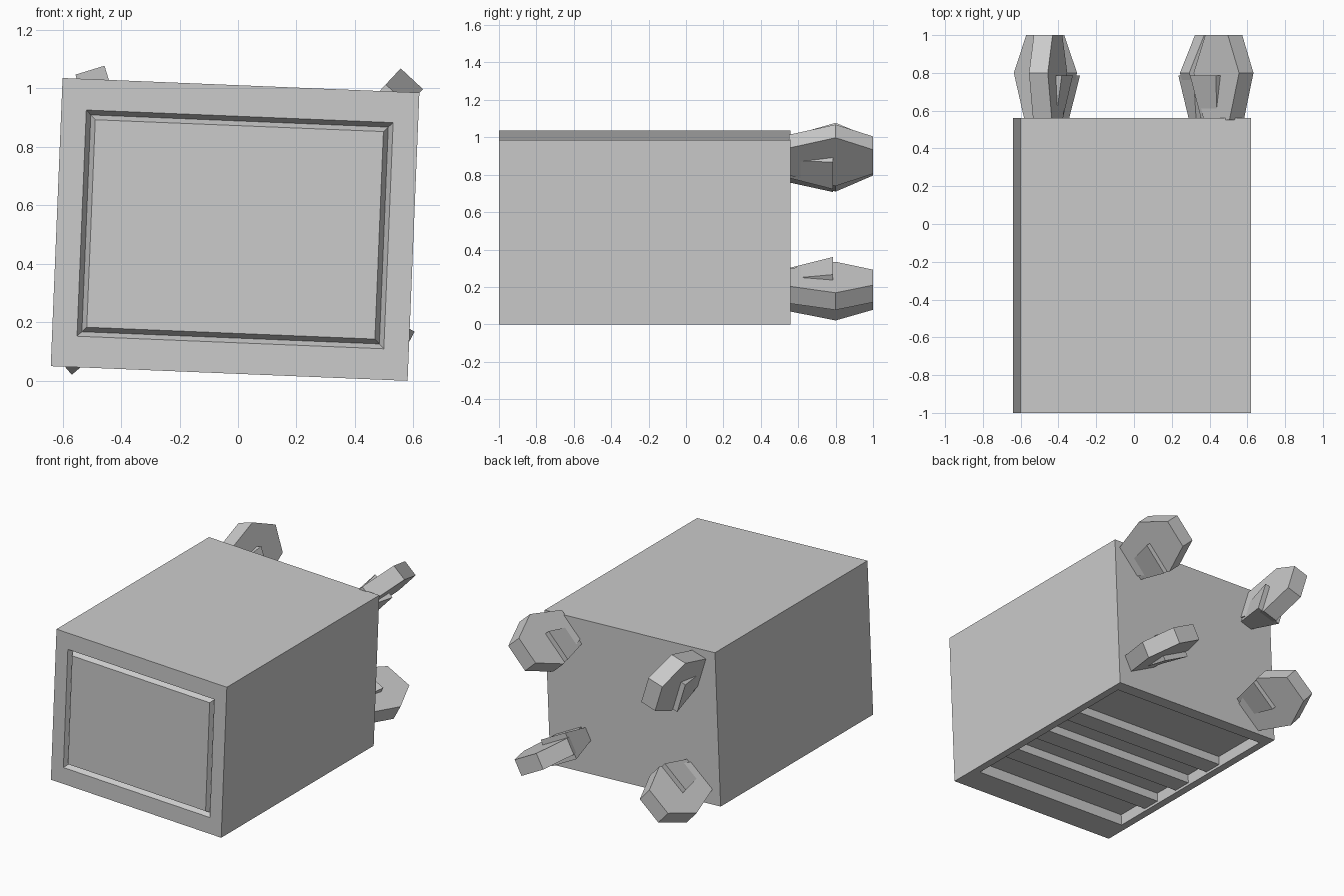
import bpy, bmesh
from math import radians, cos, sin
from mathutils import Matrix, Vector

if "Cube" in bpy.data.objects:
    bpy.data.objects.remove(bpy.data.objects["Cube"])

TILT = Matrix.Translation((-0.01, 0, 0.518)) @ Matrix.Rotation(radians(2.35), 4, 'Y')


def finish(bm, name, matrix=None):
    bmesh.ops.recalc_face_normals(bm, faces=bm.faces)
    if matrix:
        bm.transform(matrix)
    me = bpy.data.meshes.new(name)
    bm.to_mesh(me)
    bm.free()
    ob = bpy.data.objects.new(name, me)
    bpy.context.collection.objects.link(ob)
    return ob


def box(bm, centre, size):
    m = Matrix.Translation(centre) @ Matrix.Diagonal((*size, 1))
    bmesh.ops.create_cube(bm, size=1, matrix=m)


def ring(bm, face, centre, half):
    """Inset a rectangular face, then place its new rim exactly."""
    bmesh.ops.inset_individual(bm, faces=[face], thickness=0.005)
    mid = face.calc_center_median()
    for v in face.verts:
        v.co = Vector(centre[i] + (half[i] if v.co[i] > mid[i] else -half[i]) for i in range(3))


# Cabinet with a V groove on the front and a recess underneath
bm = bmesh.new()
box(bm, (0, -0.22, 0), (1.221, 1.56, 0.986))
bm.normal_update()
front = min(bm.faces, key=lambda f: f.normal.y)
under = min(bm.faces, key=lambda f: f.normal.z)
for inset, depth in ((0, 0), (0.016, 0.03), (0.032, 0)):
    ring(bm, front, (0, -1 + depth, 0), (0.525 - inset, 0, 0.387 - inset))
for z in (-0.493, -0.423):
    ring(bm, under, (0, -0.17, z), (0.56, 0.65, 0))
finish(bm, "cabinet", TILT)

# Cross slats inside the recess
bm = bmesh.new()
for y in (-0.48, -0.19, 0.10):
    box(bm, (0, y - 0.06, -0.449), (1.12, 0.12, 0.056))
finish(bm, "recess_slats", TILT)


def loft(name, rows, x, z, angle):
    """Rows of (y, inner radius, outer radius, half thickness) lofted along y."""
    r = Vector((cos(angle), 0, sin(angle)))
    t = Vector((sin(angle), 0, -cos(angle)))
    bm = bmesh.new()
    loops = []
    for y, a, b, h in rows:
        loops.append([bm.verts.new(Vector((x, y, z)) + r * p + t * q)
                      for p, q in ((a, -h), (b, -h), (b, h), (a, h))])
    for lo, hi in zip(loops, loops[1:]):
        for i in range(4):
            j = (i + 1) % 4
            bm.faces.new((lo[i], lo[j], hi[j], hi[i]))
    bm.faces.new(loops[0])
    bm.faces.new(loops[-1])
    finish(bm, name)


# Four six-sided rear feet, each turned its own way, with a flared brace
FEET = {"top_right": (0.475, 0.905, 47), "top_left": (-0.455, 0.895, 107),
        "bottom_left": (-0.47, 0.175, 221), "bottom_right": (0.425, 0.205, -28)}
for side, (x, z, deg) in FEET.items():
    a = radians(deg)
    loft("rear_foot_" + side, [(0.55, -0.10, 0.10, 0.052), (0.80, -0.178, 0.175, 0.052),
                               (1.0, -0.088, 0.088, 0.052)], x, z, a)
    loft("foot_brace_" + side, [(0.55, -0.13, -0.01, 0.04), (0.785, -0.17, 0.03, 0.085)], x, z, a)
